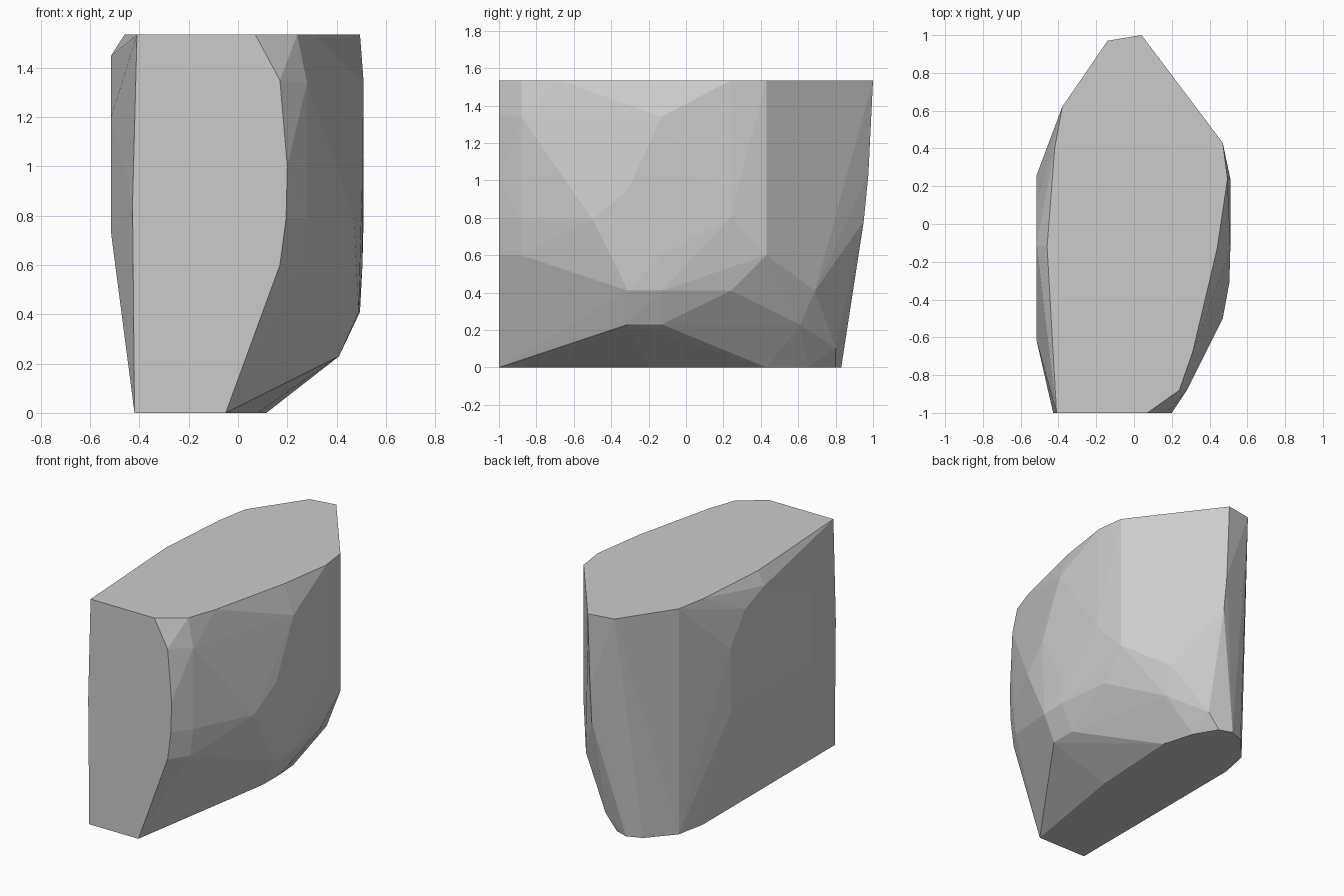
import bpy, bmesh, math

if "Cube" in bpy.data.objects:
    bpy.data.objects.remove(bpy.data.objects["Cube"])

TOP, FRONT = 1.535, -1.0

# Flat outlines: base (x, y), lid (x, y) and front face (x, z)
base = [(-.42, -1), (-.05, -1), (.08, -.2), (.115, .43), (.05, .65),
        (-.04, .8), (-.13, .83), (-.23, .79), (-.38, .62), (-.42, .42)]
lid = [(-.41, -1), (.07, -1), (.24, -.88), (.31, -.68), (.44, -.13), (.495, .24),
       (.47, .43), (.04, 1), (-.14, .97), (-.38, .62), (-.42, .4), (-.46, -.12)]
front = [(.17, .6), (.195, .79), (.2, 1), (.17, 1.35), (-.428, .85)]

# Bulging right flank
right = [(.41, -.31, .23), (.41, -.13, .23), (.495, -.13, .41),
         (.49, -.31, .41), (.45, .24, .41), (.255, -.88, .6), (.505, -.13, .6),
         (.47, .43, .6), (.28, -.88, .79), (.47, -.5, .79),
         (.28, -.88, 1.34), (.505, -.31, .95), (.51, -.13, 1.34), (.51, .24, .8)]

# Flat left flank
left = [(-.515, -.62, .73), (-.515, .25, .73), (-.515, .26, 1.16),
        (-.515, .1, 1.37), (-.515, -.11, 1.45), (-.515, -.62, 1.2)]

# Tapered back
back = [(.045, .95, .78), (.04, .975, 1.03), (.27, .69, .41),
        (.24, .61, .23), (.045, .8, .1)]

points = [(x, y, 0) for x, y in base] + [(x, y, TOP) for x, y in lid]
points += [(x, FRONT, z) for x, z in front] + right + left + back

# Faceted block wrapped tightly round the outlines
bm = bmesh.new()
for p in points:
    bm.verts.new(p)
bmesh.ops.convex_hull(bm, input=bm.verts[:])
bmesh.ops.delete(bm, geom=[v for v in bm.verts if not v.link_faces], context='VERTS')
bmesh.ops.dissolve_limit(bm, angle_limit=math.radians(0.5),
                         verts=bm.verts[:], edges=bm.edges[:])
bmesh.ops.recalc_face_normals(bm, faces=bm.faces[:])

mesh = bpy.data.meshes.new("faceted_block")
bm.to_mesh(mesh)
bm.free()
block = bpy.data.objects.new("faceted_block", mesh)
bpy.context.collection.objects.link(block)

grey = bpy.data.materials.new("light_grey")
grey.diffuse_color = (.6, .6, .6, 1)
grey.use_nodes = True
grey.node_tree.nodes["Principled BSDF"].inputs["Base Color"].default_value = grey.diffuse_color
mesh.materials.append(grey)
